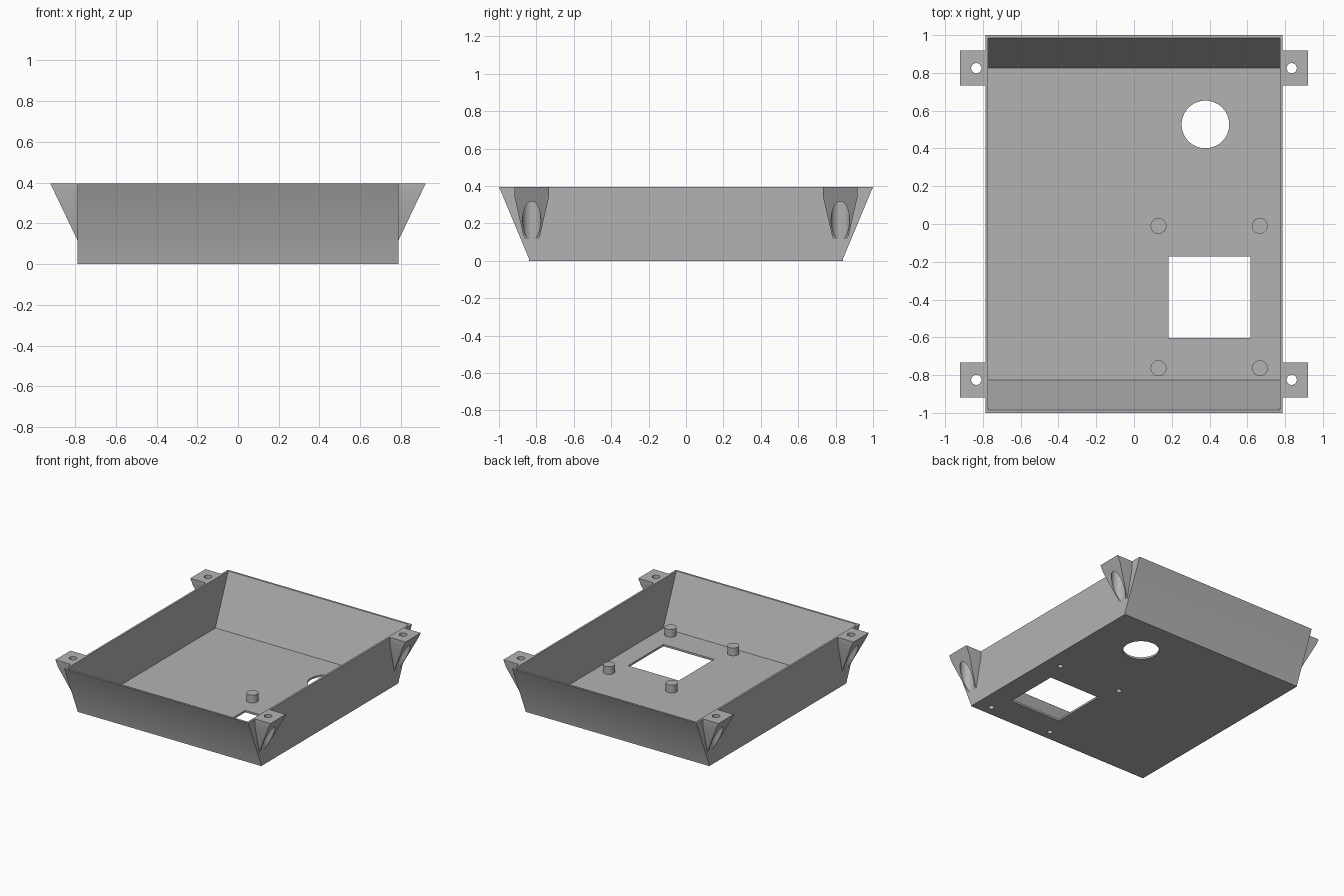
import bpy
import bmesh

if "Cube" in bpy.data.objects:
    bpy.data.objects.remove(bpy.data.objects["Cube"])

WIDTH, HEIGHT, WALL = 0.787, 0.395, 0.015
FLOOR_Y, TOP_Y = 0.84, 1.0
LUG_X, LUG_Y = 0.835, 0.825

grey = bpy.data.materials.new("plain grey")
grey.use_nodes = True
colour = (0.45, 0.45, 0.45, 1)
grey.diffuse_color = colour
grey.node_tree.nodes["Principled BSDF"].inputs["Base Color"].default_value = colour


def finish(name, bm):
    bmesh.ops.recalc_face_normals(bm, faces=bm.faces)
    mesh = bpy.data.meshes.new(name)
    bm.to_mesh(mesh)
    bm.free()
    mesh.materials.append(grey)
    obj = bpy.data.objects.new(name, mesh)
    bpy.context.collection.objects.link(obj)
    return obj


def prism(name, profile, half):
    """Extrude a y-z profile along x, centred on zero."""
    bm = bmesh.new()
    face = bm.faces.new([bm.verts.new((-half, y, z)) for y, z in profile])
    new = bmesh.ops.extrude_face_region(bm, geom=[face])["geom"]
    moved = [v for v in new if isinstance(v, bmesh.types.BMVert)]
    bmesh.ops.translate(bm, verts=moved, vec=(2 * half, 0, 0))
    return finish(name, bm)


def box(name, x0, x1, y0, y1, z0, z1):
    bm = bmesh.new()
    points = [bm.verts.new((x, y, z)) for x in (x0, x1) for y in (y0, y1) for z in (z0, z1)]
    bmesh.ops.convex_hull(bm, input=points)
    return finish(name, bm)


def cylinder(name, x, y, z0, z1, radius, sides=48):
    bm = bmesh.new()
    bmesh.ops.create_cone(bm, cap_ends=True, segments=sides, radius1=radius,
                          radius2=radius, depth=z1 - z0)
    bmesh.ops.translate(bm, verts=bm.verts, vec=(x, y, (z0 + z1) / 2))
    return finish(name, bm)


def combine(target, tool, operation="DIFFERENCE"):
    """Apply a boolean and discard the tool object."""
    mod = target.modifiers.new("cut", "BOOLEAN")
    mod.object, mod.operation, mod.solver = tool, operation, "EXACT"
    bpy.context.view_layer.objects.active = target
    bpy.ops.object.modifier_apply(modifier=mod.name)
    bpy.data.objects.remove(tool)


def smooth(obj):
    bpy.ops.object.select_all(action="DESELECT")
    obj.select_set(True)
    bpy.context.view_layer.objects.active = obj
    bpy.ops.object.shade_smooth_by_angle(angle=0.5)


# Open tray: solid with sloping ends, hollowed out
tray = prism("tray", [(-FLOOR_Y, 0), (FLOOR_Y, 0), (FLOOR_Y, 0.012), (TOP_Y, HEIGHT),
                      (-TOP_Y, HEIGHT), (-FLOOR_Y, 0.012)], WIDTH)
inner_floor, inner_top = FLOOR_Y - 0.014, TOP_Y - 0.016
over = HEIGHT + 0.1
over_y = inner_top + (inner_top - inner_floor) * 0.1 / (HEIGHT - WALL)
combine(tray, prism("hollow", [(-inner_floor, WALL), (inner_floor, WALL),
                               (over_y, over), (-over_y, over)], WIDTH - WALL))

# Floor openings
combine(tray, box("square_cutter", 0.183, 0.616, -0.604, -0.173, -0.1, 0.1))
combine(tray, cylinder("round_cutter", 0.378, 0.527, -0.1, 0.1, 0.126, 64))

# Standoffs, each with a blind screw hole from underneath
for x in (0.13, 0.666):
    for y in (-0.01, -0.763):
        combine(tray, cylinder("standoff", x, y, 0.005, 0.075, 0.042, 32), "UNION")
        combine(tray, cylinder("screw_cutter", x, y, -0.05, 0.06, 0.02, 24))
smooth(tray)

# Wedge-shaped mounting lugs with a screw hole and a head recess from below
for x_name, sx in (("left", 1), ("right", -1)):
    for y_name, sy in (("front", -1), ("back", 1)):
        bm = bmesh.new()
        sections = [(0.921, 0.093, HEIGHT), (0.897, 0.093, 0.345), (WIDTH, 0.04, 0.115)]
        points = [bm.verts.new((sx * px, sy * LUG_Y + side * half, z))
                  for outer, half, z in sections
                  for px in (WIDTH - 0.006, outer) for side in (-1, 1)]
        hull = bmesh.ops.convex_hull(bm, input=points)
        spare = {v for v in hull["geom_interior"] if isinstance(v, bmesh.types.BMVert)}
        bmesh.ops.delete(bm, geom=list(spare), context="VERTS")
        bmesh.ops.dissolve_limit(bm, angle_limit=0.01, verts=bm.verts, edges=bm.edges)
        lug = finish(f"{y_name}_{x_name}_lug", bm)
        combine(lug, cylinder("head_cutter", sx * LUG_X, sy * LUG_Y, 0, 0.36, 0.049))
        combine(lug, cylinder("bolt_cutter", sx * LUG_X, sy * LUG_Y, 0, 0.5, 0.027, 32))
        smooth(lug)
